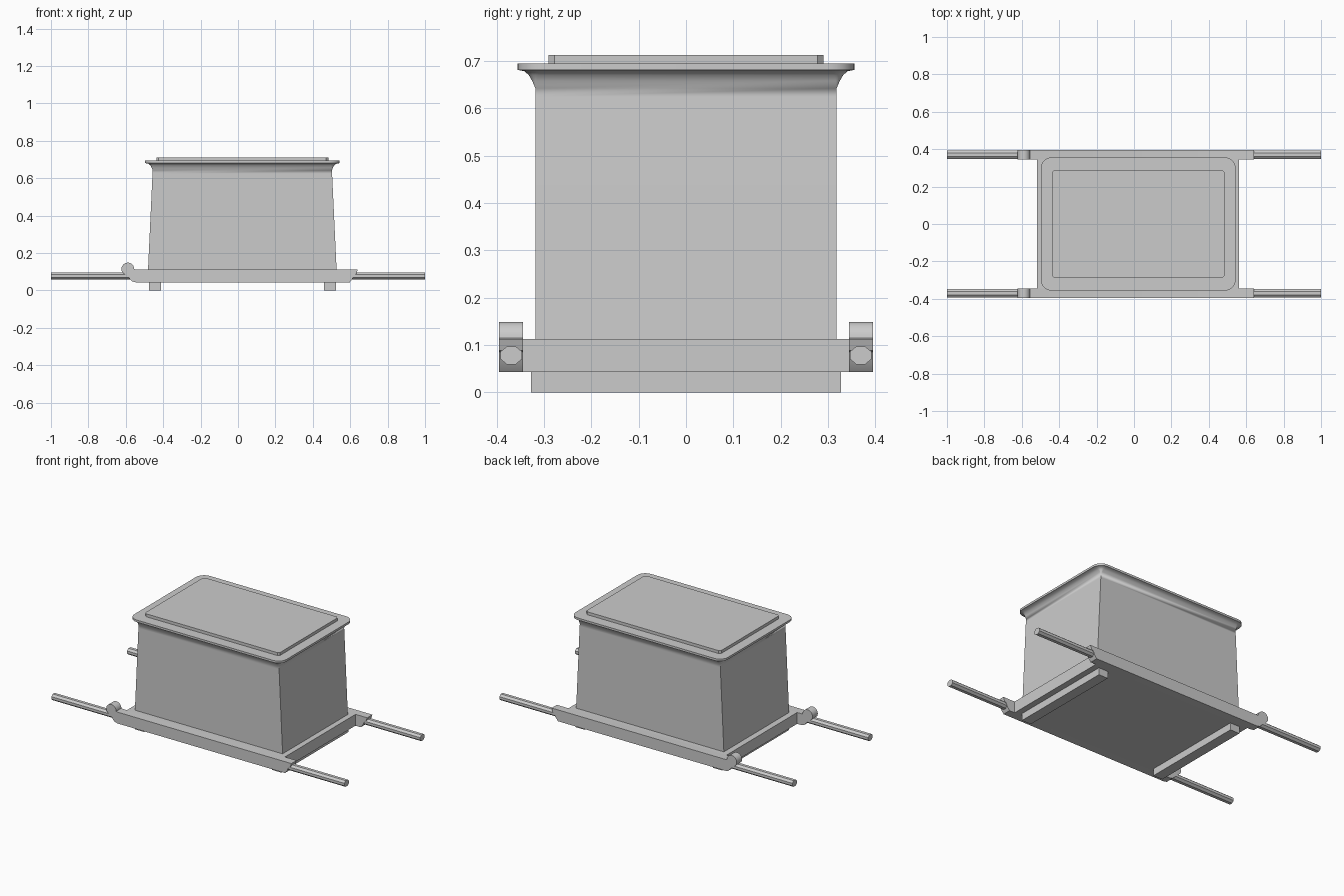
import bpy, bmesh, math

if "Cube" in bpy.data.objects:
    bpy.data.objects.remove(bpy.data.objects["Cube"])

CX = 0.023  # chest centre along x


def finish(name, bm, smooth=None):
    bmesh.ops.remove_doubles(bm, verts=bm.verts, dist=1e-5)
    bmesh.ops.recalc_face_normals(bm, faces=bm.faces)
    me = bpy.data.meshes.new(name)
    bm.to_mesh(me)
    bm.free()
    ob = bpy.data.objects.new(name, me)
    bpy.context.collection.objects.link(ob)
    if smooth:
        bpy.ops.object.select_all(action='DESELECT')
        ob.select_set(True)
        bpy.context.view_layer.objects.active = ob
        bpy.ops.object.shade_smooth_by_angle(angle=math.radians(smooth))
    return ob


def loft(name, rings, smooth=None):
    """Skin closed rings of equal length and cap both ends."""
    bm = bmesh.new()
    loops = [[bm.verts.new(p) for p in r] for r in rings]
    n = len(loops[0])
    for a, b in zip(loops, loops[1:]):
        for i in range(n):
            j = (i + 1) % n
            bm.faces.new((a[i], a[j], b[j], b[i]))
    bm.faces.new(loops[0][::-1])
    bm.faces.new(loops[-1])
    return finish(name, bm, smooth)


def rounded_rect(hx, hy, r, z, seg=5):
    pts = []
    for k, (sx, sy) in enumerate([(1, 1), (-1, 1), (-1, -1), (1, -1)]):
        for i in range(seg + 1):
            a = math.radians(90 * (k + i / seg))
            pts.append((CX + sx * (hx - r) + r * math.cos(a),
                        sy * (hy - r) + r * math.sin(a), z))
    return pts


def box(name, x0, x1, hy, z0, z1):
    ring = [(x0, -hy), (x1, -hy), (x1, hy), (x0, hy)]
    return loft(name, [[(x, y, z) for x, y in ring] for z in (z0, z1)])


# Tapered chest with flared, rounded rim: (half x, half y, corner radius, z)
chest = [(0.504, 0.318, 0, 0.113), (0.480, 0.318, 0, 0.625),
         (0.479, 0.318, 0, 0.642), (0.485, 0.325, 0.010, 0.658),
         (0.492, 0.332, 0.020, 0.670), (0.503, 0.341, 0.035, 0.678),
         (0.520, 0.356, 0.055, 0.681), (0.520, 0.356, 0.055, 0.694)]
loft("chest_body", [rounded_rect(*c) for c in chest], 35)

# Raised lid panel with clipped corners
loft("lid_panel", [rounded_rect(0.46, 0.29, 0.012, z, 1) for z in (0.69, 0.712)])

# Platform and cross runners below
box("platform", -0.518, 0.561, 0.345, 0.043, 0.113)
box("left_foot", -0.475, -0.412, 0.327, 0, 0.045)
box("right_foot", 0.461, 0.524, 0.327, 0, 0.045)

# Side rail outline: scrolled left end, notched right end
arc = [(-0.589 + 0.034 * math.cos(math.radians(a)),
        0.115 + 0.034 * math.sin(math.radians(a))) for a in range(0, 211, 15)]
rail = [(-0.548, 0.113)] + arc + [
    (-0.602, 0.084), (-0.588, 0.075), (-0.577, 0.060), (-0.565, 0.048), (-0.545, 0.043),
    (0.597, 0.043), (0.611, 0.060), (0.622, 0.085), (0.632, 0.088), (0.641, 0.113)]

for side, s in (("front", -1), ("back", 1)):
    loft(side + "_rail", [[(x, s * y, z) for x, z in rail] for y in (0.344, 0.395)], 30)
    # Octagonal carrying pole running through the rail
    pole = [(s * 0.369 + 0.0245 * math.cos(a), 0.078 + 0.0205 * math.sin(a))
            for a in (math.radians(22.5 + 45 * i) for i in range(8))]
    for end, x0, x1 in (("left", -1, -0.56), ("right", 0.59, 1)):
        loft(f"{side}_{end}_pole", [[(x, y, z) for y, z in pole] for x in (x0, x1)])
